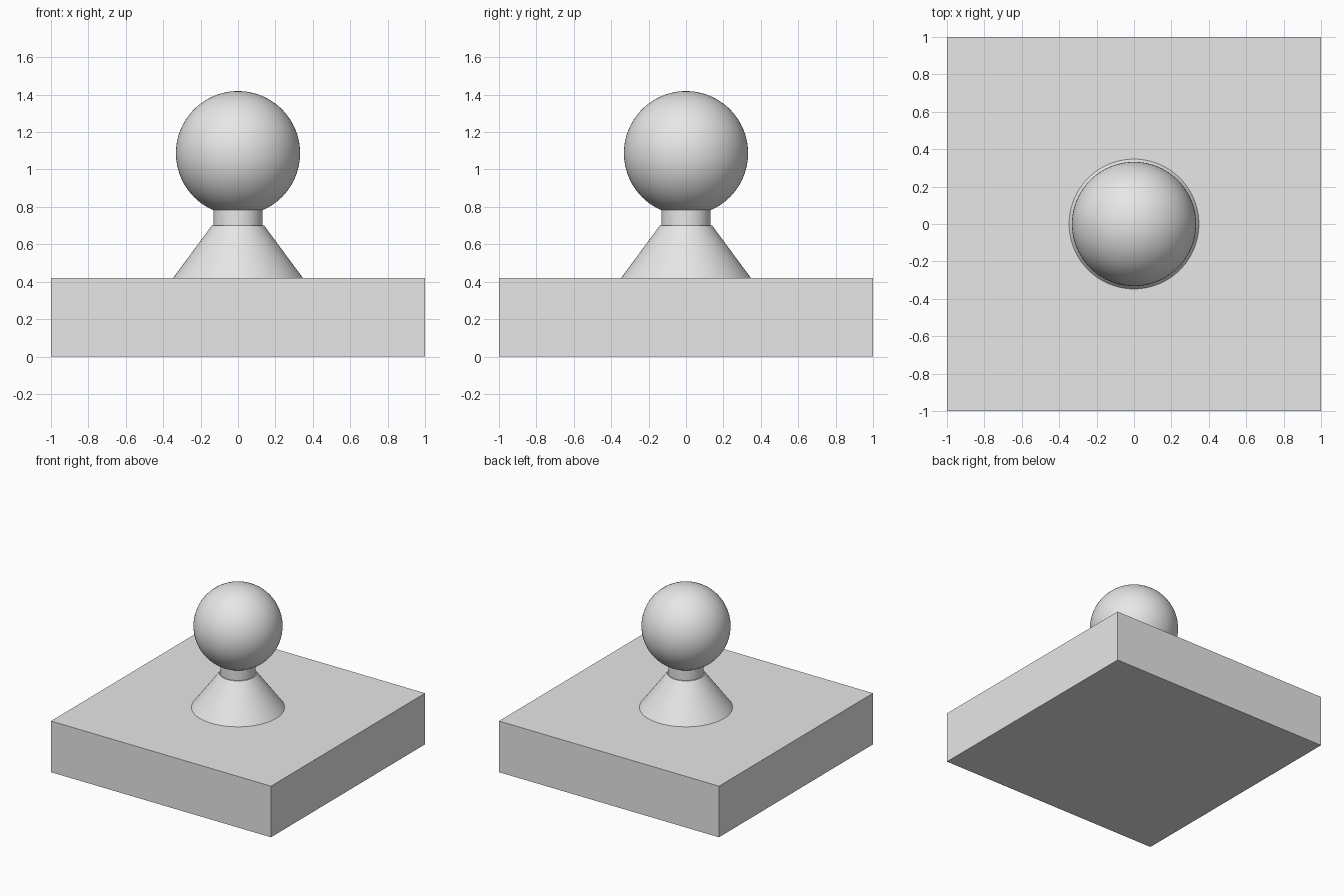
import bpy
import math

cube = bpy.data.objects.get("Cube")
if cube:
    bpy.data.objects.remove(cube, do_unlink=True)

# One light grey for everything
GREY = (0.8, 0.8, 0.8, 1.0)
grey = bpy.data.materials.new("light_grey")
grey.use_nodes = True
grey.diffuse_color = GREY
grey.node_tree.nodes["Principled BSDF"].inputs["Base Color"].default_value = GREY

BASE_TOP = 0.42
CONE_TOP = 0.70
BALL_Z = 1.087
BALL_RADIUS = 0.332
SIDES = 96


def finish(name, smooth=True):
    """Name the active part, colour it and shade it."""
    part = bpy.context.object
    part.name = part.data.name = name
    part.data.materials.append(grey)
    if smooth:
        bpy.ops.object.shade_smooth_by_angle(angle=math.radians(30))
    return part


def round_part(name, bottom, top, radius_bottom, radius_top):
    """Straight or tapered round part between two heights."""
    bpy.ops.mesh.primitive_cone_add(
        vertices=SIDES, radius1=radius_bottom, radius2=radius_top,
        depth=top - bottom, location=(0, 0, (bottom + top) / 2))
    return finish(name)


# Square base slab
bpy.ops.mesh.primitive_cube_add(size=1, location=(0, 0, BASE_TOP / 2))
bpy.context.object.scale = (2, 2, BASE_TOP)
bpy.ops.object.transform_apply(location=False, rotation=False, scale=True)
finish("base_slab", smooth=False)

# Tapered foot, short neck and ball
round_part("tapered_foot", BASE_TOP, CONE_TOP, 0.347, 0.14)
round_part("neck", CONE_TOP, 0.80, 0.132, 0.132)
bpy.ops.mesh.primitive_uv_sphere_add(
    segments=SIDES, ring_count=SIDES // 2, radius=BALL_RADIUS,
    location=(0, 0, BALL_Z))
finish("ball")
